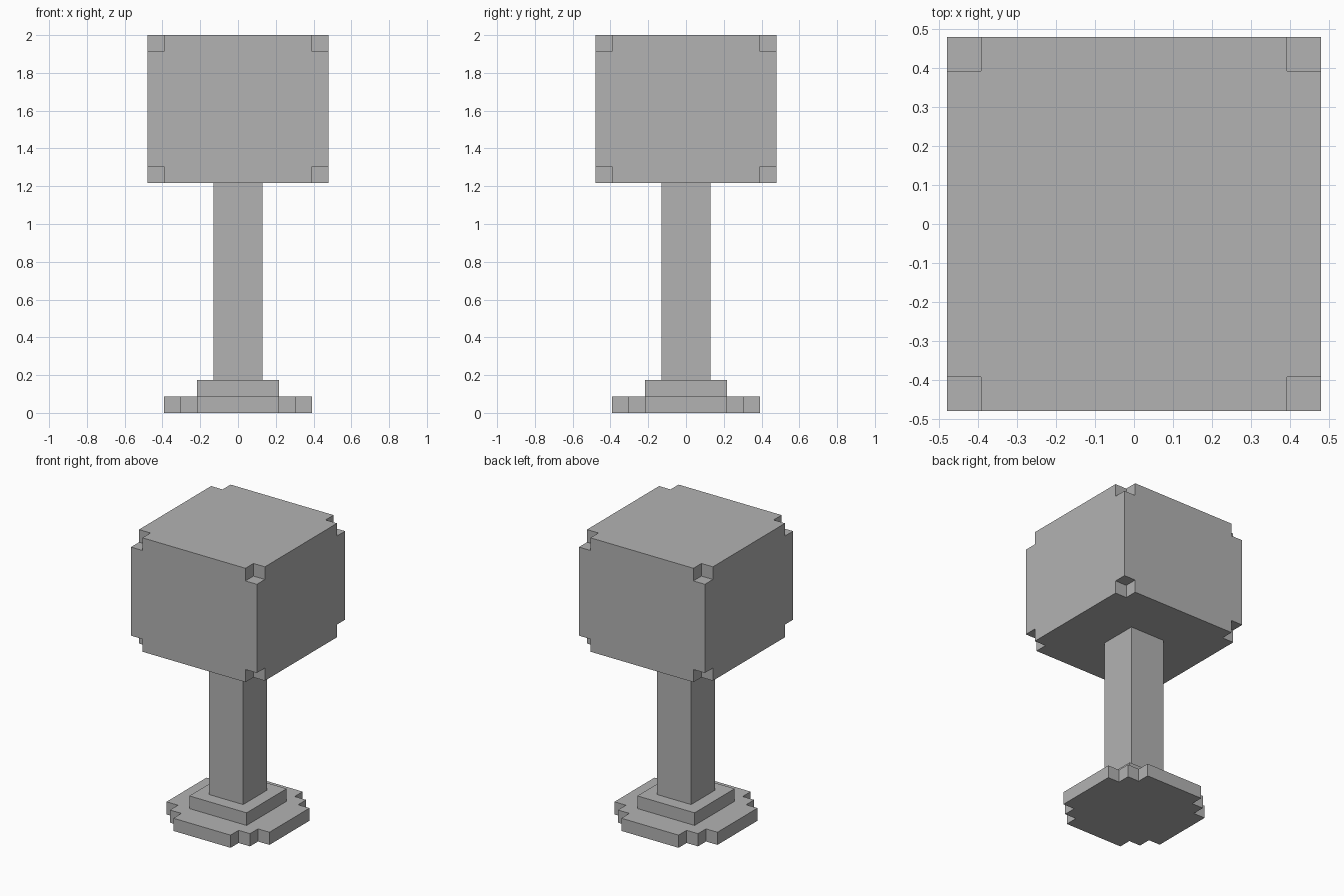
import bpy, bmesh, math
from itertools import product
from mathutils import Vector

if "Cube" in bpy.data.objects:
    bpy.data.objects.remove(bpy.data.objects["Cube"], do_unlink=True)

U = 2 / 23  # one block

grey = bpy.data.materials.new("plain_grey")
grey.use_nodes = True
colour = (0.45, 0.45, 0.45, 1)
grey.diffuse_color = colour
grey.node_tree.nodes["Principled BSDF"].inputs["Base Color"].default_value = colour


def block_part(name, half_steps, z_cuts):
    """Blocky solid, symmetric in x and y, whose corner cells are left out."""
    cuts = [-h for h in reversed(half_steps)] + list(half_steps)
    n, m = len(cuts) - 1, len(z_cuts) - 1

    def kept(i, j, k):
        if not (0 <= i < n and 0 <= j < n and 0 <= k < m):
            return False
        return abs(i - n // 2) + abs(j - n // 2) + abs(k - m // 2) <= 2

    bm = bmesh.new()
    for cell in product(range(n), range(n), range(m)):
        if not kept(*cell):
            continue
        # Only the sides facing an empty cell get a face
        for axis, side in product(range(3), (0, 1)):
            near = list(cell)
            near[axis] += 2 * side - 1
            if kept(*near):
                continue
            ring = []
            for a, b in ((0, 0), (1, 0), (1, 1), (0, 1)):
                c = list(cell)
                c[axis] += side
                c[(axis + 1) % 3] += a
                c[(axis + 2) % 3] += b
                ring.append(bm.verts.new(Vector((cuts[c[0]], cuts[c[1]], z_cuts[c[2]])) * U))
            bm.faces.new(ring if side else ring[::-1])
    bmesh.ops.remove_doubles(bm, verts=bm.verts[:], dist=U / 100)
    bmesh.ops.dissolve_limit(bm, angle_limit=math.radians(1),
                             verts=bm.verts[:], edges=bm.edges[:])
    mesh = bpy.data.meshes.new(name)
    bm.to_mesh(mesh)
    bm.free()
    mesh.materials.append(grey)
    obj = bpy.data.objects.new(name, mesh)
    bpy.context.collection.objects.link(obj)
    return obj


# Stepped round foot, its raised plate, the post and the notched head
block_part("base", (2.5, 3.5, 4.5), (0, 1))
block_part("base_plate", (2.5,), (1, 2))
block_part("post", (1.5,), (2, 14))
block_part("head", (4.5, 5.5), (14, 15, 22, 23))
